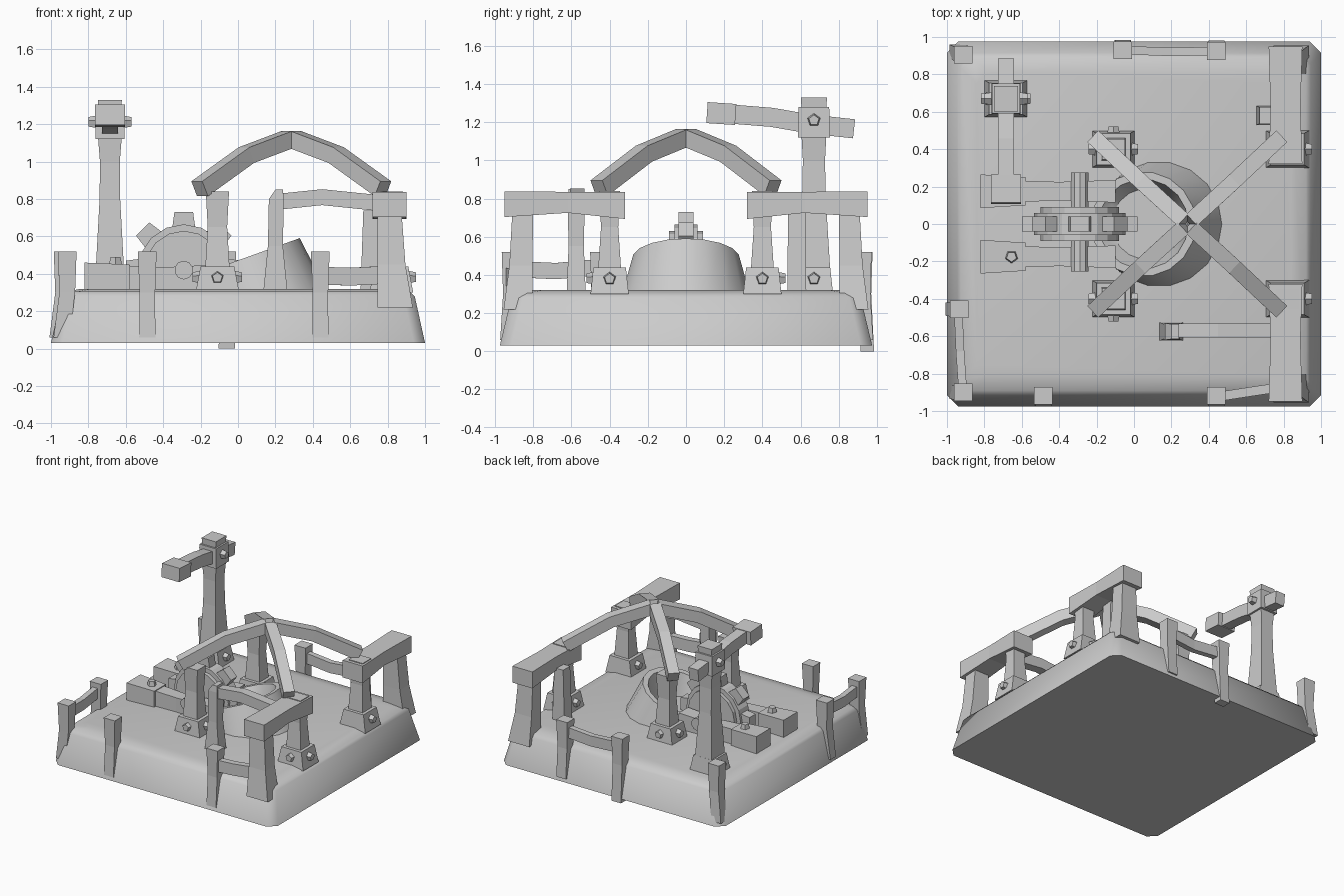
import bpy, bmesh, math
from mathutils import Vector, Matrix

if "Cube" in bpy.data.objects:
    bpy.data.objects.remove(bpy.data.objects["Cube"])


def finish(name, bm, smooth=None):
    bmesh.ops.recalc_face_normals(bm, faces=bm.faces)
    me = bpy.data.meshes.new(name)
    bm.to_mesh(me)
    bm.free()
    ob = bpy.data.objects.new(name, me)
    bpy.context.collection.objects.link(ob)
    if smooth:
        bpy.ops.object.select_all(action='DESELECT')
        ob.select_set(True)
        bpy.context.view_layer.objects.active = ob
        bpy.ops.object.shade_smooth_by_angle(angle=math.radians(smooth))
    return ob


def skin(name, rings, smooth=None):
    """Bridge equal-sized point rings and cap both ends."""
    bm = bmesh.new()
    vs = [[bm.verts.new(p) for p in r] for r in rings]
    n = len(rings[0])
    for a, b in zip(vs, vs[1:]):
        for i in range(n):
            j = (i + 1) % n
            bm.faces.new((a[i], a[j], b[j], b[i]))
    bm.faces.new(vs[0])
    bm.faces.new(vs[-1])
    return finish(name, bm, smooth)


def loft(name, sections, axis='z'):
    """Rectangular sections (position, u, v, half u, half v) along an axis."""
    order = {'z': lambda p, u, v: (u, v, p), 'x': lambda p, u, v: (p, u, v),
             'y': lambda p, u, v: (u, p, v)}[axis]
    return skin(name, [[order(p, u + a * hu, v + b * hv)
                        for a, b in ((-1, -1), (1, -1), (1, 1), (-1, 1))]
                       for p, u, v, hu, hv in sections])


def bar(name, pts, w, h):
    """Square timber following a path."""
    pts = [Vector(p) for p in pts]
    rings = []
    for i, p in enumerate(pts):
        t = (pts[min(i + 1, len(pts) - 1)] - pts[max(i - 1, 0)]).normalized()
        s = t.cross(Vector((0, 0, 1))).normalized()
        up = s.cross(t)
        rings.append([p + s * a * w / 2 + up * b * h / 2
                      for a, b in ((-1, -1), (1, -1), (1, 1), (-1, 1))])
    return skin(name, rings)


def rod(name, loc, direction, r1, r2, depth, n):
    bm = bmesh.new()
    q = Vector(direction).to_track_quat('Z', 'Y').to_matrix().to_4x4()
    bmesh.ops.create_cone(bm, cap_ends=True, segments=n, radius1=r1, radius2=r2,
                          depth=depth, matrix=Matrix.Translation(loc) @ q)
    return finish(name, bm)


def bolt(loc, d):
    rod("bolt", loc, d, .038, .028, .05, 5)


# Base slab with softened top edge
def outline(hx, hy, z, c):
    return [(x, y, z) for x, y in (
        (-hx + c, -hy), (hx - c, -hy), (hx, -hy + c), (hx, hy - c),
        (hx - c, hy), (-hx + c, hy), (-hx, hy - c), (-hx, -hy + c))]


skin("base", [outline(1, .975, .03, .06), outline(.945, .915, .28, .06),
              outline(.92, .89, .305, .06), outline(.84, .81, .32, .06)], 60)

# Slanted hollow mound
N = 18


def ring(cx, r, zf):
    return [(cx + r * math.cos(t), r * math.sin(t), zf(cx + r * math.cos(t)))
            for t in (2 * math.pi * i / N for i in range(N))]


def slope(x):
    return .49 + .36 * (x - .05)


skin("mound", [ring(.14, .34, lambda x: .3), ring(.05, .28, slope),
               ring(.05, .24, slope), ring(.07, .19, lambda x: .36)], 40)

# Toothed wheel on its axle
C = Vector((-.29, 0, .42))
rod("wheel", C, (0, 1, 0), .245, .245, .12, 16)
for s in (-1, 1):
    rod("wheel_rim", C + Vector((0, .07 * s, 0)), (0, 1, 0), .21, .21, .04, 16)
rod("wheel_axle", C + Vector((0, .01, 0)), (0, 1, 0), .05, .05, .53, 10)
for i in range(8):
    a = i * math.pi / 4
    d = Vector((math.cos(a), 0, math.sin(a)))
    t = Vector((-d.z, 0, d.x))
    if d.z < -.5:
        continue
    skin("wheel_tooth", [[C + d * r + t * u * w + Vector((0, v * .04, 0))
                          for u, v in ((-1, -1), (1, -1), (1, 1), (-1, 1))]
                         for r, w in ((.2, .065), (.31, .05))])

# Axle bearers lying either side of the wheel
for s in (-1, 1):
    y = .175 * s
    loft("axle_bearer", [(-.72, y, .38, .06, .07), (-.4, y, .375, .05, .06),
                         (-.1, y, .38, .06, .07)], 'x')
    loft("bearer_foot", [(-.82, y, .385, .09, .075), (-.58, y, .385, .075, .065)], 'x')
    bolt((-.655, y, .465), (0, 0, 1))


# Bolted feet
def foot(x, y, dirs):
    loft("post_foot", [(.3, x, y, .117, .1), (.44, x, y, .09, .085)])
    for d in dirs:
        bolt((x + d[0] * .107, y + d[1] * .095, .38), d)


# Four arch pillars
for x in (-.11, .82):
    for s in (-1, 1):
        y = .4 * s
        foot(x, y, [(1, 0, 0), (-1, 0, 0), (0, s, 0)])
        loft("arch_pillar", [(.43, x, y, .065, .06), (.65, x, y, .052, .045),
                             (.84, x, y, .062, .055)])

# Crossed arch ribs meeting over the centre
for sx in (-1, 1):
    for sy in (-1, 1):
        bar("arch_rib", [(.285 + .49 * sx, .455 * sy, .855),
                         (.285 + .24 * sx, .22 * sy, 1.035),
                         (.285 + .015 * sx, .014 * sy, 1.12)], .085, .09)

# Side lintels with outer posts
for s in (-1, 1):
    loft("lintel", [(.32 * s, .81, .763, .09, .07), (.62 * s, .81, .78, .08, .055),
                    (.95 * s, .81, .77, .09, .067)], 'y')
    loft("lintel_post", [(.22, .84, .88 * s, .095, .075), (.45, .82, .865 * s, .075, .06),
                         (.72, .81, .855 * s, .065, .055)])
loft("stub_post", [(.3, .71, .58, .055, .05), (.74, .71, .58, .04, .045)])

# Front frame: inner post and arched rail to the lintel
loft("frame_post", [(.3, .2, -.575, .065, .05), (.55, .2, -.575, .04, .04),
                    (.8, .205, -.575, .04, .045), (.85, .22, -.575, .02, .04)])
bar("frame_rail", [(.21, -.57, .785), (.45, -.57, .81), (.74, -.57, .78)], .075, .085)

# Tall signal post with swinging arm
px, py = -.685, .67
foot(px, py, [(-1, 0, 0), (1, 0, 0), (0, -1, 0)])
loft("tall_post", [(.43, px, py, .075, .085), (.8, px, py, .055, .062),
                   (1.0, px, py, .053, .058), (1.15, px, py, .065, .066)])
loft("post_head", [(1.12, px, py, .078, .083), (1.28, px, py, .075, .08)])
loft("post_cap", [(1.26, px, py, .06, .065), (1.33, px, py, .064, .068)])
bar("arm", [(px, .2, 1.245), (px, .45, 1.225), (px, .65, 1.19), (px, .88, 1.165)], .085, .1)
bar("arm_end", [(px, .11, 1.25), (px, .26, 1.24)], .16, .11)
for d in (-1, 1):
    bolt((px + .09 * d, py, 1.21), (d, 0, 0))


# Fence posts and rails around the edge
def fence(x, y, z0=.06):
    ox = .03 if abs(x) > .9 else 0
    oy = .02 if abs(y) > .9 else 0
    sx, sy = math.copysign(ox, x), math.copysign(oy, y)
    loft("fence_post", [(z0, x + sx, y + sy, .043, .035),
                        (.3, x, y, .042, .04), (.52, x, y, .05, .047)])


for x, y, z0 in ((-.485, -.918, .06), (.44, -.918, .06), (-.913, -.9, .06),
                 (-.935, -.455, .06), (-.913, .905, .06), (.44, .925, .06),
                 (-.06, .93, 0)):
    fence(x, y, z0)
bar("left_rail", [(-.94, -.46, .44), (-.93, -.68, .42), (-.915, -.9, .43)], .045, .085)
bar("back_rail", [(-.06, .93, .43), (.2, .92, .41), (.44, .925, .43)], .045, .085)
bar("front_rail", [(.44, -.925, .39), (.6, -.9, .385), (.8, -.87, .395)], .05, .095)
